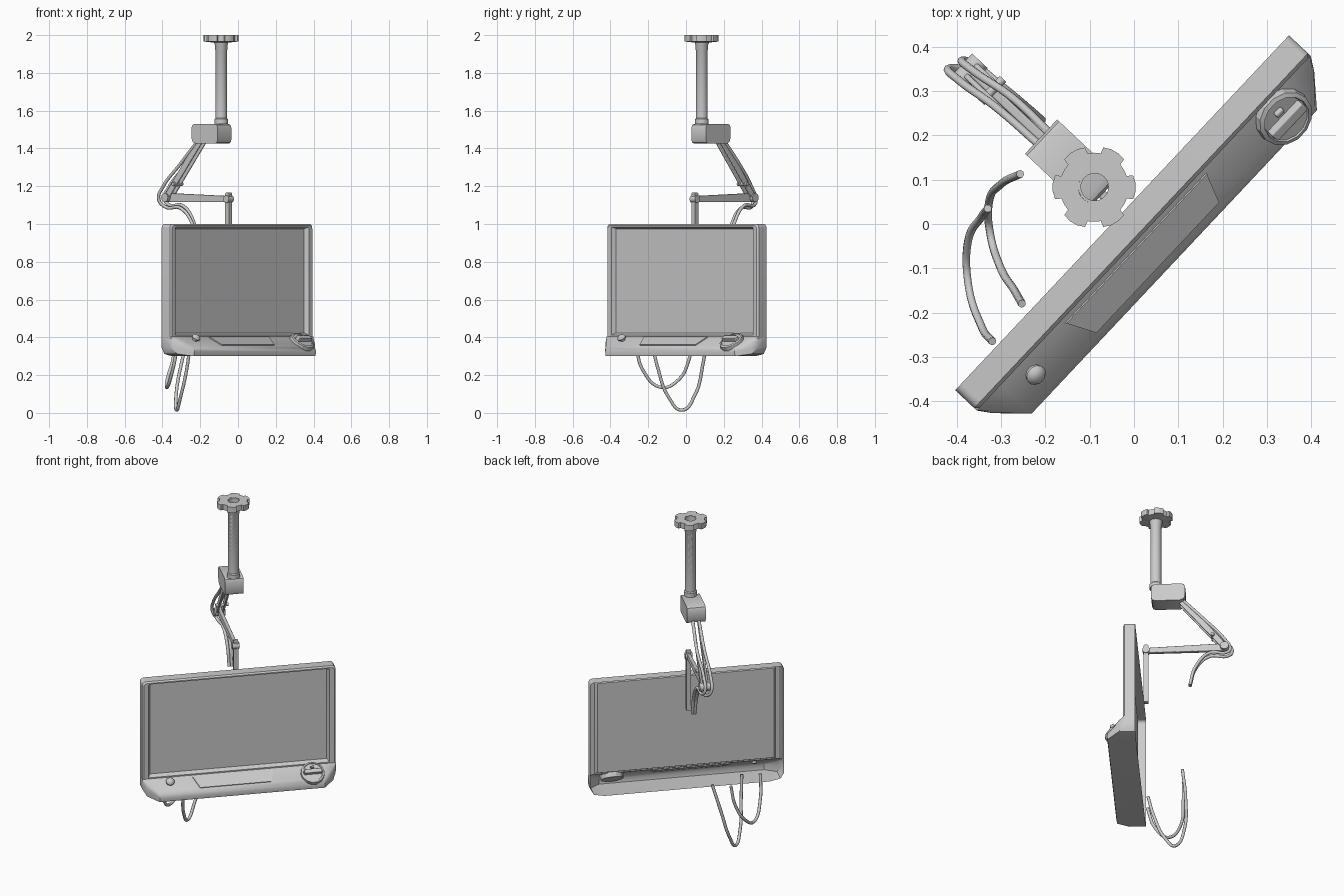
import bpy, bmesh, math
from mathutils import Vector, Matrix

if "Cube" in bpy.data.objects:
    bpy.data.objects.remove(bpy.data.objects["Cube"])

YAW = math.radians(46.75)   # whole display is turned; local -y is its front
ROT = Matrix.Rotation(YAW, 4, 'Z')


def finish(name, bm, turn=True, bevel=0, angle=35):
    bmesh.ops.remove_doubles(bm, verts=bm.verts, dist=1e-5)
    bmesh.ops.recalc_face_normals(bm, faces=bm.faces)
    me = bpy.data.meshes.new(name)
    bm.to_mesh(me)
    bm.free()
    ob = bpy.data.objects.new(name, me)
    bpy.context.collection.objects.link(ob)
    if turn:
        ob.matrix_world = ROT
    if bevel:
        m = ob.modifiers.new("bevel", 'BEVEL')
        m.width, m.segments = bevel, 3
        m.limit_method = 'ANGLE'
    bpy.ops.object.select_all(action='DESELECT')
    bpy.context.view_layer.objects.active = ob
    ob.select_set(True)
    bpy.ops.object.shade_smooth_by_angle(angle=math.radians(angle))
    return ob


def bridge(bm, a, b, skip=()):
    for i in range(len(a)):
        if i not in skip:
            j = (i + 1) % len(a)
            bm.faces.new((a[i], a[j], b[j], b[i]))


def plate(name, pts, x0, x1, bevel=0.0):
    """Profile in the local y-z plane, extruded along x."""
    bm = bmesh.new()
    a = [bm.verts.new((x0, y, z)) for y, z in pts]
    b = [bm.verts.new((x1, y, z)) for y, z in pts]
    bm.faces.new(a)
    bm.faces.new(b)
    bridge(bm, a, b)
    return finish(name, bm, bevel=bevel)


def bar(name, p, q, w0, w1, x0, x1):
    p, q = Vector(p), Vector(q)
    d = (q - p).normalized()
    s = Vector((-d.y, d.x))
    return plate(name, [p + s * w0, q + s * w1, q - s * w1, p - s * w0], x0, x1, 0.004)


def lathe(name, prof, centre, axis, n=24, angle=35, closed=False):
    """Revolve (radius, height) pairs about an axis."""
    bm = bmesh.new()
    M = Matrix.Translation(centre) @ Vector(axis).to_track_quat('Z', 'Y').to_matrix().to_4x4()
    rings = [[bm.verts.new(M @ Vector((r * math.cos(t), r * math.sin(t), h)))
              for t in (2 * math.pi * i / n for i in range(n))] for r, h in prof]
    for a, b in zip(rings, rings[1:]):
        bridge(bm, a, b)
    if closed:
        bridge(bm, rings[-1], rings[0])
    else:
        bm.faces.new(rings[0])
        bm.faces.new(rings[-1])
    return finish(name, bm, angle=angle)


def cable(name, pts, r=0.009):
    cu = bpy.data.curves.new(name, 'CURVE')
    cu.dimensions = '3D'
    cu.bevel_depth, cu.bevel_resolution = r, 2
    cu.use_fill_caps = True
    sp = cu.splines.new('BEZIER')
    sp.bezier_points.add(len(pts) - 1)
    for bp, p in zip(sp.bezier_points, pts):
        bp.co = p
        bp.handle_left_type = bp.handle_right_type = 'AUTO'
    ob = bpy.data.objects.new(name, cu)
    bpy.context.collection.objects.link(ob)


# display housing: open-backed frame with recessed screen
def outline(w, z0, z1, r):
    pts = [(-w, z0), (w, z0)]
    for cx, start in ((w - r, 0), (r - w, 90)):
        for i in range(5):
            t = math.radians(start + 22.5 * i)
            pts.append((cx + r * math.cos(t), z1 - r + r * math.sin(t)))
    return pts


bm = bmesh.new()
loops = []
for y, w, z0, z1, r in ((.037, .55, .405, 1.0, .02), (-.022, .55, .405, 1.0, .02),
                        (-.03, .542, .405, .992, .02), (-.03, .515, .412, .985, .008),
                        (-.006, .503, .424, .974, .004)):
    loops.append([bm.verts.new((x, y, z)) for x, z in outline(w, z0, z1, r)])
for k, (a, b) in enumerate(zip(loops, loops[1:])):
    bridge(bm, a, b, skip=(0,) if k < 2 else ())
bm.faces.new(loops[-1])
finish("screen_frame", bm)

# sloping control lip under the screen, tapered at both ends
end = [(.03, .405), (.03, .395), (.03, .38), (.03, .36), (.028, .345), (-.037, .345)]
mid = [(.03, .405), (.053, .386), (.059, .37), (.06, .345), (.056, .312), (-.037, .312)]
full = [(.03, .405), (.106, .355), (.119, .342), (.125, .325), (.121, .30), (-.037, .30)]
bm = bmesh.new()
secs = []
for u, prof in ((-.55, end), (-.53, mid), (-.47, full), (.47, full), (.53, mid), (.55, end)):
    secs.append([bm.verts.new((u, -n, z)) for n, z in prof])
for a, b in zip(secs, secs[1:]):
    bridge(bm, a, b, skip=(5,))
for s in (secs[0], secs[-1]):
    bm.faces.new(s + [bm.verts.new((s[0].co.x, .037, .405))])
finish("control_lip", bm)

# keypad plate
bm = bmesh.new()
off = Vector((0, -.55, .83)) * .005
base = [Vector(p) for p in ((-.268, -.04, .399), (.195, -.04, .399),
                            (.167, -.104, .357), (-.237, -.104, .357))]
a = [bm.verts.new(p - off) for p in base]
b = [bm.verts.new(p + off) for p in base]
bridge(bm, a, b)
bm.faces.new(a)
bm.faces.new(b)
finish("keypad", bm)

# dial with grip bar, and small push knob
tilt = Vector((0, -.6, .8))
dial = Vector((.408, -.08, .376))
lathe("dial", [(.064, -.03), (.068, -.005), (.066, .012), (.056, .016), (.054, .012)],
      dial, tilt, 14, 25)
up = Vector((0, .8, .6))
for nm, c, size in (("dial_grip", dial + tilt * .02, (.1, .026, .026)),
                    ("dial_pointer", dial + tilt * .016 + up * .03, (.022, .012, .016))):
    bm = bmesh.new()
    bmesh.ops.create_cube(bm, size=1)
    M = Matrix((Vector((1, 0, 0)), up, tilt)).transposed().to_4x4()
    bmesh.ops.transform(bm, matrix=Matrix.Translation(c) @ M @ Matrix.Diagonal((*size, 1)), verts=bm.verts)
    finish(nm, bm, bevel=.004)
lathe("push_knob", [(.013, -.01), (.013, .012), (.023, .014), (.024, .022), (.017, .032), (.007, .036)],
      (-.40, -.06, .382), tilt, 16)

# notched ceiling flange
bm = bmesh.new()
outer = []
for k in range(6):
    for da, r in ((-19, .078), (-17, .092), (-6, .094), (6, .094), (17, .092), (19, .078), (30, .078)):
        outer.append((math.radians(60 * k + da), r))
rows = [[bm.verts.new((-.09 + s(r) * math.cos(t), .083 + s(r) * math.sin(t), z)) for t, r in outer]
        for s, z in ((lambda r: .036, 1.992), (lambda r: .036, 2.0), (lambda r: r, 2.0),
                     (lambda r: r, 1.966), (lambda r: .033, 1.96))]
for p, q in zip(rows, rows[1:]):
    bridge(bm, p, q)
finish("ceiling_flange", bm, turn=False)

# hollow drop pole with collars
P = .122
lathe("drop_pole", [(.036, 1.53), (.036, 1.555), (.031, 1.56), (.031, 1.92), (.034, 1.925),
                    (.034, 1.95), (.037, 1.955), (.037, 1.999), (.031, 1.999), (.031, 1.53)],
      (0, P, 0), (0, 0, 1), 24, closed=True)

# rounded pivot housing
plate("pivot_housing", [(.098 + .19 * a + dx, z) for a, dx, z in (
    (0, .022, 1.425), (1, -.03, 1.425), (1, -.009, 1.434), (1, 0, 1.455), (1, 0, 1.51), (1, -.006, 1.524),
    (1, -.02, 1.53), (0, .02, 1.53), (0, .006, 1.524), (0, 0, 1.51), (0, 0, 1.447), (0, .006, 1.431))],
    -.053, .053)

# folding arm: twin upper rails, lower beam, hanging post
elbow = (.506, 1.14)
for s, side in ((-1, "left"), (1, "right")):
    bar(f"upper_arm_{side}", (.255, 1.45), elbow, .018, .016, s * .016 - .006, s * .016 + .006)
bar("lower_arm", elbow, (.062, 1.132), .024, .016, -.01, .01)
plate("hanging_post", [(.055, .80), (.081, .80), (.081, 1.16), (.075, 1.167), (.061, 1.167), (.055, 1.16)],
      -.013, .013)
for nm, y, z, r, h in (("elbow_pin", *elbow, .024, .03), ("arm_pin", .44, 1.212, .01, .036),
                       ("post_pin", .068, 1.132, .02, .02)):
    lathe(nm, [(r, -h), (r, h)], (0, y, z), (1, 0, 0), 16)

# cables following the arm and looping round the elbow (world coordinates)
for k, o in enumerate((-.018, .018)):
    e = k * .012
    pts = [(-.20, .19, 1.44), (-.30 + e, .275, 1.31), (-.385 + e, .335, 1.20), (-.41 + e, .36, 1.13),
           (-.375, .355, 1.09 + e), (-.30, .30, 1.085 + e), (-.24, .252, 1.01), (-.213, .23, .89)]
    n = len(pts) - 1
    cable(f"arm_cable_{k + 1}", [(x + o * .7 * (1 - .6 * i / n), y + o * .7 * (1 - .6 * i / n), z)
                                 for i, (x, y, z) in enumerate(pts)])

# slack cables hanging below the display
cable("slack_cable_long", [(-.253, -.18, .37), (-.27, -.15, .24), (-.305, -.09, .08), (-.325, -.02, .015),
                           (-.328, .045, .09), (-.30, .09, .26), (-.257, .113, .42)])
cable("slack_cable_short", [(-.32, -.265, .36), (-.345, -.23, .23), (-.375, -.13, .135),
                            (-.375, -.04, .175), (-.345, .015, .28), (-.33, .035, .40)])
